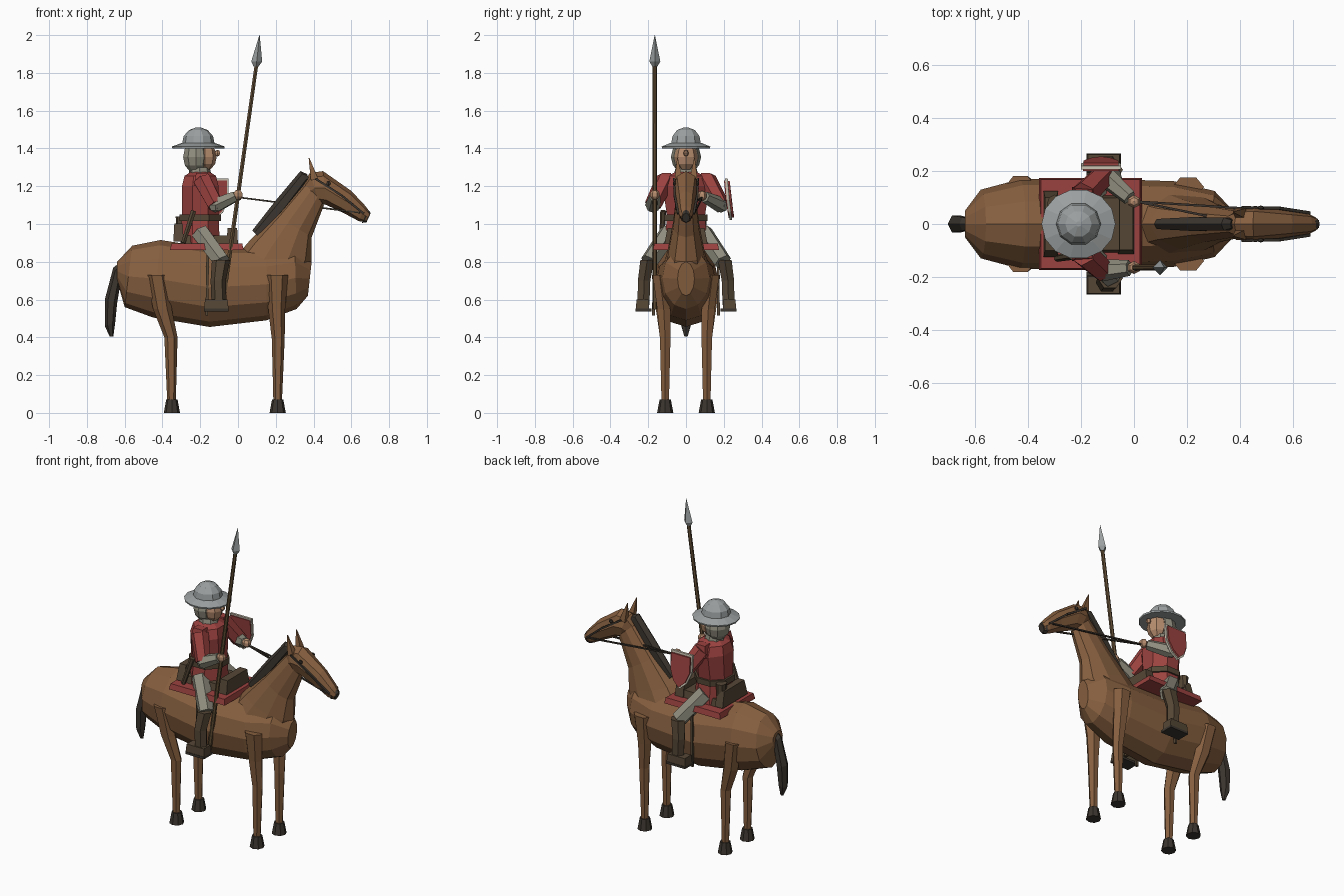
import bpy, bmesh, math
from mathutils import Vector as V

def mat(name, *c):
    m = bpy.data.materials.new(name)
    m.diffuse_color = (*c, 1)
    return m

COAT = mat("coat", 0.24, 0.115, 0.05)
DARK = mat("dark_hair", 0.045, 0.036, 0.028)
RED = mat("red_cloth", 0.33, 0.055, 0.05)
LEATHER = mat("leather", 0.09, 0.062, 0.036)
WOOD = mat("wood", 0.12, 0.075, 0.035)
MAIL = mat("mail", 0.28, 0.27, 0.21)
STEEL = mat("steel", 0.33, 0.35, 0.35)
SKIN = mat("skin", 0.48, 0.27, 0.16)
CREAM = mat("cream", 0.6, 0.55, 0.45)

def loft(name, rings, n, m, turn=0.0):
    """Skin rings given as (centre, half axis u, half axis v)."""
    bm = bmesh.new()
    loops = []
    for c, u, v in rings:
        loops.append([bm.verts.new(V(c) + V(u) * math.cos(a) + V(v) * math.sin(a))
                      for a in (turn + 2 * math.pi * i / n for i in range(n))])
    for a, b in zip(loops, loops[1:]):
        for i in range(n):
            j = (i + 1) % n
            bm.faces.new((a[i], a[j], b[j], b[i]))
    bm.faces.new(loops[0][::-1])
    bm.faces.new(loops[-1])
    bmesh.ops.recalc_face_normals(bm, faces=bm.faces)
    me = bpy.data.meshes.new(name)
    bm.to_mesh(me)
    bm.free()
    ob = bpy.data.objects.new(name, me)
    me.materials.append(m)
    bpy.context.collection.objects.link(ob)
    return ob

def side_loft(name, st, n, m):
    """Stations in side profile: top x, z, bottom x, z, half width."""
    return loft(name, [(((a + c) / 2, 0, (b + d) / 2), ((a - c) / 2, 0, (b - d) / 2), (0, w, 0))
                       for a, b, c, d, w in st], n, m)

def post(name, st, n, m, turn=0.0):
    """Level rings: x, y, z, radius x, radius y."""
    return loft(name, [((x, y, z), (rx, 0, 0), (0, ry, 0)) for x, y, z, rx, ry in st], n, m, turn)

def rod(name, p, q, r1, r2, m, n=6):
    d = (V(q) - V(p)).normalized()
    u = d.cross(V((0, 1, 0.01))).normalized()
    w = d.cross(u)
    return loft(name, [(p, u * r1, w * r1), (q, u * r2, w * r2)], n, m, math.pi / n)

def box(name, c, s, m, top=1.0):
    k = math.sqrt(0.5)
    x, y, z = c
    return post(name, [(x, y, z - s[2] / 2, s[0] * k, s[1] * k),
                       (x, y, z + s[2] / 2, s[0] * k * top, s[1] * k * top)], 4, m, math.pi / 4)

def ball(name, c, r, m, seg=8, rings=6):
    bpy.ops.mesh.primitive_uv_sphere_add(segments=seg, ring_count=rings, location=c)
    ob = bpy.context.object
    ob.name, ob.scale = name, r
    ob.data.materials.append(m)
    return ob

# Horse barrel, neck and head
side_loft("horse_body", [(-.64, .80, -.64, .70, .05), (-.56, .885, -.60, .56, .13),
          (-.41, .915, -.45, .505, .17), (-.15, .875, -.15, .455, .172), (.15, .87, .15, .49, .162),
          (.30, .88, .31, .55, .125), (.39, .80, .37, .62, .045)], 12, COAT)
side_loft("horse_neck", [(.0, .84, .33, .66, .125), (.06, .91, .388, .80, .10),
          (.20, 1.05, .39, .93, .072), (.36, 1.23, .455, 1.10, .05)], 10, COAT)
side_loft("horse_head", [(.345, 1.215, .40, 1.12, .04), (.38, 1.27, .43, 1.11, .062),
          (.45, 1.28, .47, 1.10, .068), (.60, 1.175, .565, 1.055, .05),
          (.675, 1.095, .64, 1.015, .04), (.70, 1.06, .675, 1.01, .025)], 8, COAT)
side_loft("horse_muzzle", [(.69, 1.075, .655, 1.006, .032), (.703, 1.058, .68, 1.008, .02)], 8, DARK)

# Mane and tail
side_loft("mane", [(.075, .965, .12, .92, .022), (.20, 1.125, .26, 1.07, .03),
          (.33, 1.28, .37, 1.22, .028), (.365, 1.265, .38, 1.23, .018)], 6, DARK)
side_loft("tail", [(-.62, .80, -.63, .74, .022), (-.66, .77, -.62, .70, .03), (-.705, .60, -.64, .58, .037),
          (-.705, .46, -.65, .48, .03), (-.68, .405, -.66, .405, .01)], 6, DARK)

for side, s in (("left", 1), ("right", -1)):
    # Horse legs and hooves
    post(side + "_front_leg", [(.205, s * .14, .73, .06, .042), (.205, s * .118, .55, .045, .04),
         (.213, s * .11, .39, .034, .032), (.21, s * .11, .07, .023, .023)], 6, COAT)
    post(side + "_hind_leg", [(-.43, s * .145, .73, .055, .042), (-.40, s * .125, .55, .05, .04),
         (-.355, s * .11, .40, .035, .032), (-.352, s * .11, .07, .023, .023)], 6, COAT)
    for nm, x in (("front", .21), ("hind", -.35)):
        post(f"{side}_{nm}_hoof", [(x, s * .11, 0, .043, .043), (x, s * .11, .07, .03, .03)], 8, DARK)

    # Ears, eyes, bridle and reins
    rod(side + "_ear", (.405, s * .04, 1.235), (.376, s * .045, 1.35), .028, .003, COAT, 4)
    ball(side + "_eye", (.48, s * .062, 1.215), (.014, .008, .012), DARK, 6, 4)
    rod(side + "_cheek_strap", (.41, s * .062, 1.24), (.55, s * .06, 1.15), .008, .008, DARK, 4)
    rod(side + "_bridle_strap", (.55, s * .06, 1.15), (.665, s * .042, 1.055), .008, .008, DARK, 4)
    rod(side + "_rein", (.01, .085, 1.14), (.645, s * .045, 1.06), .006, .006, DARK, 4)

    # Rider legs, boots and stirrups
    rod(side + "_thigh", (-.20, s * .09, .955), (-.085, s * .195, .80), .052, .048, MAIL)
    post(side + "_boot", [(-.10, s * .225, .57, .04, .036), (-.105, s * .222, .70, .04, .038),
         (-.09, s * .205, .81, .048, .042)], 6, LEATHER)
    box(side + "_boot_foot", (-.115, s * .23, .575), (.13, .07, .05), LEATHER, .92)
    rod(side + "_stirrup_strap", (-.16, s * .17, .87), (-.165, s * .172, .515), .01, .01, LEATHER, 4)
    box(side + "_stirrup", (-.115, s * .225, .545), (.13, .085, .014), DARK)
    # Saddle side skirt
    box(side + "_shoulder_pad", (-.19, s * .105, 1.235), (.09, .07, .07), RED, .7)

# Saddle blanket, seat, pommel and cantle
box("saddle_blanket", (-.165, 0, .88), (.39, .35, .035), RED, .96)
box("saddle_seat", (-.17, 0, .915), (.27, .22, .05), LEATHER, .9)
box("saddle_pommel", (-.03, 0, .935), (.06, .23, .09), LEATHER, .85)
box("saddle_cantle", (-.315, 0, .955), (.055, .25, .095), LEATHER, .8)

# Rider tunic, belt and belt gear
post("tunic", [(-.20, 0, .90, .112, .125), (-.20, 0, 1.04, .105, .108), (-.20, 0, 1.20, .105, .135),
     (-.20, 0, 1.255, .09, .105), (-.20, 0, 1.275, .055, .06)], 8, RED, math.pi / 8)
post("belt", [(-.20, 0, 1.015, .118, .122), (-.20, 0, 1.05, .118, .122)], 8, LEATHER, math.pi / 8)
post("belt_pouch", [(-.30, .075, .96, .025, .032), (-.30, .075, 1.04, .03, .036)], 8, LEATHER)
rod("dagger", (-.29, -.13, .90), (-.235, -.12, 1.07), .013, .016, LEATHER)

# Head, mail hood and kettle helmet
post("collar", [(-.20, 0, 1.255, .06, .065), (-.205, 0, 1.30, .055, .055)], 8, MAIL)
ball("mail_hood", (-.222, 0, 1.355), (.072, .08, .088), MAIL, 10, 6)
ball("face", (-.175, 0, 1.355), (.062, .062, .075), SKIN, 8, 6)
ball("nose", (-.108, 0, 1.375), (.016, .014, .018), SKIN, 6, 4)
post("helmet_brim", [(-.21, 0, 1.40, .137, .13), (-.21, 0, 1.41, .14, .132), (-.21, 0, 1.43, .085, .082)], 14, STEEL)
post("helmet_dome", [(-.21, 0, 1.425, .086, .083), (-.21, 0, 1.465, .078, .075),
     (-.21, 0, 1.497, .05, .05), (-.21, 0, 1.512, .01, .01)], 10, STEEL)

# Arms: shoulder, elbow, hand
arms = (("left", (-.19, .11, 1.235), (-.115, .185, 1.10), (.0, .085, 1.15)),
        ("right", (-.19, -.11, 1.235), (-.12, -.175, 1.10), (.0, -.165, 1.155)))
for side, a, b, c in arms:
    wrist = V(b).lerp(V(c), .85)
    rod(side + "_sleeve", a, b, .052, .045, RED)
    ball(side + "_elbow", b, (.04, .04, .04), MAIL, 6, 4)
    rod(side + "_forearm", b, wrist, .042, .03, MAIL)
    ball(side + "_hand", c, (.028, .026, .028), SKIN, 6, 5)

# Lance
rod("lance_shaft", (-.085, -.165, .55), (.10, -.165, 1.86), .013, .011, WOOD)
lance = [(.096, 1.835, .014), (.099, 1.86, .029), (.114, 2.0, .001)]
post("lance_head", [(x, -.165, z, r, r) for x, z, r in lance], 4, STEEL)

# Heater shield on the left arm, red panel over a pale rim
outline = [(-.075, .11), (.075, .11), (.075, .0), (.045, -.07), (0, -.11), (-.045, -.07), (-.075, .0)]
for name, k, y, t, m in (("shield_rim", 1, .229, .014, CREAM), ("shield_panel", .88, .24, .014, RED),
                         ("shield_back", .9, .222, .01, RED)):
    bm = bmesh.new()
    f = bm.faces.new([bm.verts.new((-.125 + k * x, y - t / 2 - .08 * z - 1.2 * x * x, 1.13 + k * z)) for x, z in outline])
    ext = bmesh.ops.extrude_face_region(bm, geom=[f])["geom"]
    bmesh.ops.translate(bm, vec=(0, t, 0), verts=[g for g in ext if isinstance(g, bmesh.types.BMVert)])
    bmesh.ops.recalc_face_normals(bm, faces=bm.faces)
    me = bpy.data.meshes.new(name)
    bm.to_mesh(me)
    bm.free()
    me.materials.append(m)
    bpy.context.collection.objects.link(bpy.data.objects.new(name, me))
